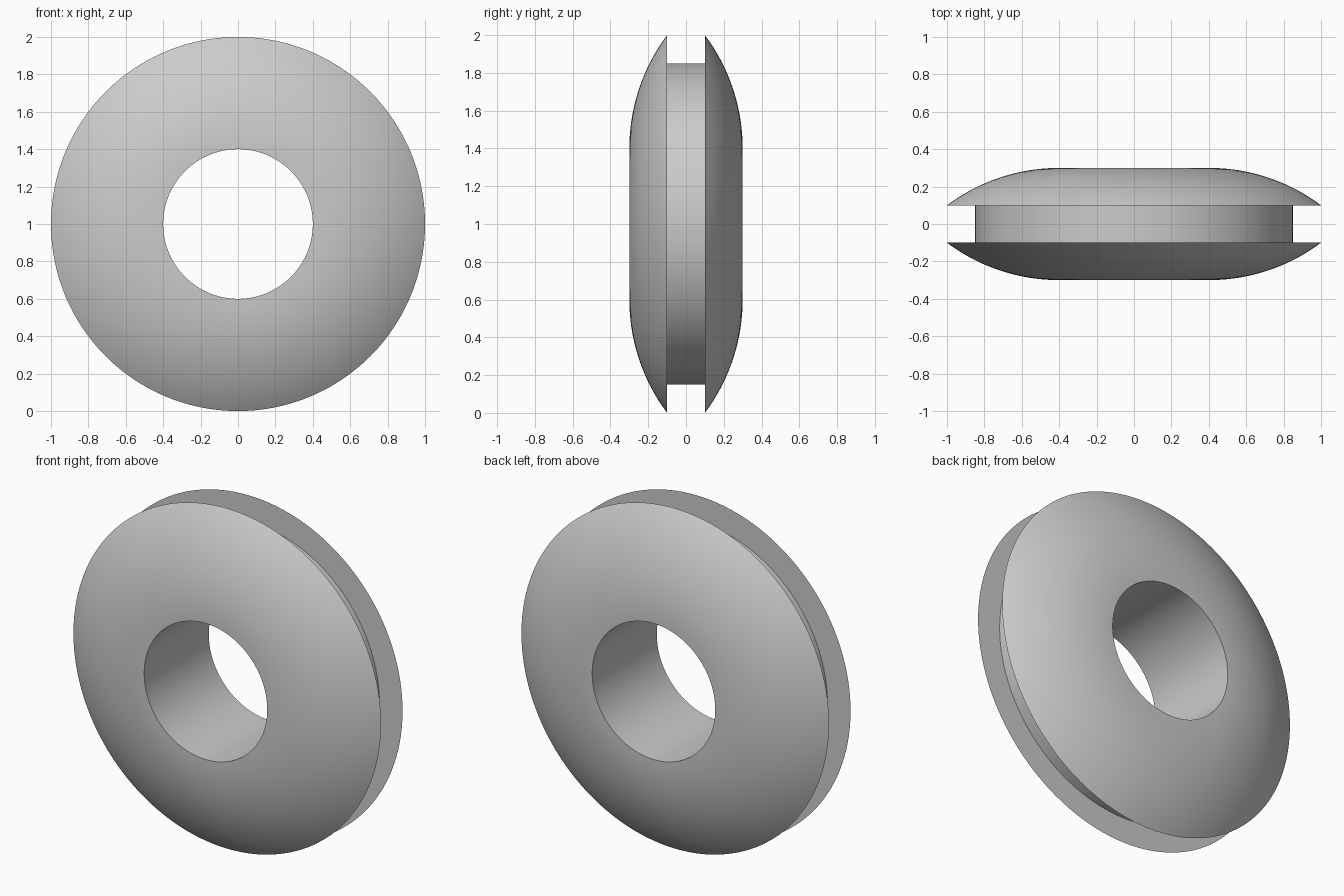
import bpy, bmesh, math
from mathutils import Vector

HOLE, GROOVE, RIM = 0.4, 0.85, 1.0      # radii
HALF_GAP, HALF_WIDTH = 0.1, 0.3         # half widths along y
ARC_STEPS, SEGMENTS = 24, 160

cube = bpy.data.objects.get("Cube")
if cube:
    bpy.data.objects.remove(cube, do_unlink=True)

# Grey rubber
rubber = bpy.data.materials.new("grey_rubber")
rubber.use_nodes = True
grey = (0.6, 0.6, 0.6, 1)
rubber.diffuse_color = grey
rubber.node_tree.nodes["Principled BSDF"].inputs["Base Color"].default_value = grey

# Half profile: domed face from the hole to the rim, then down into the groove
rise = HALF_WIDTH - HALF_GAP
run = RIM - HOLE
arc_radius = (run ** 2 + rise ** 2) / (2 * rise)
sweep = math.asin(run / arc_radius)
half = []
for i in range(ARC_STEPS + 1):
    a = sweep * i / ARC_STEPS
    half.append((HOLE + arc_radius * math.sin(a),
                 HALF_WIDTH - arc_radius * (1 - math.cos(a))))
half.append((GROOVE, HALF_GAP))

# Mirror the half profile to the front and close it through the hole
profile = half + [(r, -y) for r, y in reversed(half)]

# Revolve about the y axis
bm = bmesh.new()
verts = [bm.verts.new((r, y, 0)) for r, y in profile]
edges = [bm.edges.new((verts[i - 1], verts[i])) for i in range(len(verts))]
bmesh.ops.spin(bm, geom=verts + edges, cent=(0, 0, 0), axis=(0, 1, 0),
               angle=math.tau, steps=SEGMENTS, use_duplicate=False)
bmesh.ops.remove_doubles(bm, verts=bm.verts, dist=0.0005)
bmesh.ops.recalc_face_normals(bm, faces=bm.faces)
bmesh.ops.translate(bm, verts=bm.verts, vec=Vector((0, 0, RIM)))

mesh = bpy.data.meshes.new("grommet")
bm.to_mesh(mesh)
bm.free()
mesh.materials.append(rubber)
grommet = bpy.data.objects.new("grommet", mesh)
bpy.context.collection.objects.link(grommet)

# Smooth shading with crisp rims
bpy.ops.object.select_all(action="DESELECT")
grommet.select_set(True)
bpy.context.view_layer.objects.active = grommet
bpy.ops.object.shade_smooth_by_angle(angle=math.radians(35))
